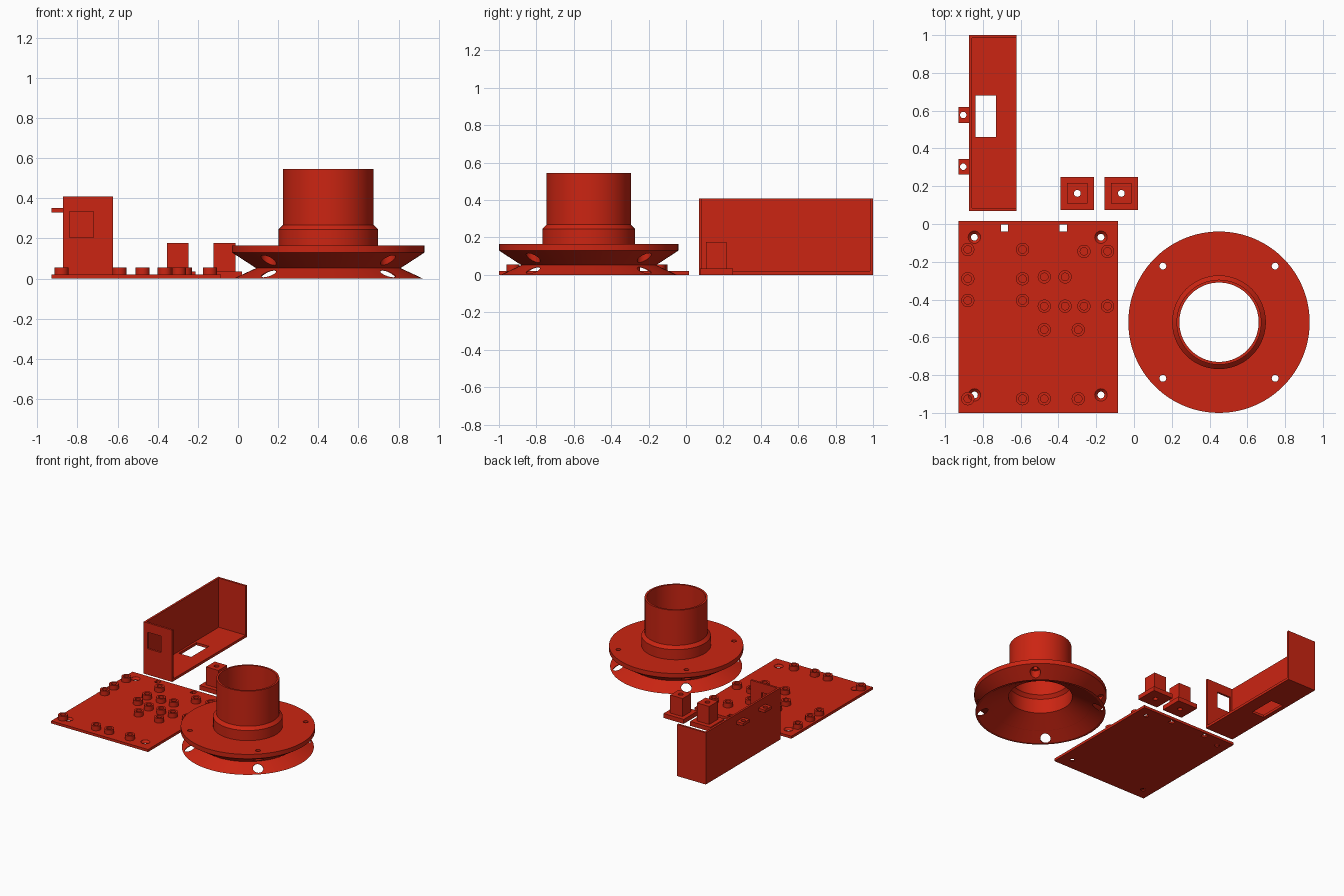
import bpy, bmesh
from math import cos, sin, pi

cube = bpy.data.objects.get("Cube")
if cube:
    bpy.data.objects.remove(cube, do_unlink=True)

red = bpy.data.materials.new("red plastic")
red.use_nodes = True
red.diffuse_color = (0.6, 0.018, 0.006, 1)
red.node_tree.nodes["Principled BSDF"].inputs["Base Color"].default_value = red.diffuse_color


def add_box(bm, x0, x1, y0, y1, z0, z1):
    """Box between two corners."""
    ring = [(x0, y0), (x1, y0), (x1, y1), (x0, y1)]
    low = [bm.verts.new((x, y, z0)) for x, y in ring]
    high = [bm.verts.new((x, y, z1)) for x, y in ring]
    bm.faces.new(low[::-1])
    bm.faces.new(high)
    for i in range(4):
        j = (i + 1) % 4
        bm.faces.new((low[i], low[j], high[j], high[i]))


def add_lathe(bm, x, y, profile, sides=32, closed=True):
    """Turn an (r, z) profile about a vertical axis; an open one gets end caps."""
    rings = [[bm.verts.new((x + r * cos(2 * pi * i / sides), y + r * sin(2 * pi * i / sides), z))
              for i in range(sides)] for r, z in profile]
    pairs = list(zip(rings, rings[1:]))
    if closed:
        pairs.append((rings[-1], rings[0]))
    else:
        bm.faces.new(rings[0][::-1])
        bm.faces.new(rings[-1])
    for a, b in pairs:
        for i in range(sides):
            j = (i + 1) % sides
            bm.faces.new((a[i], a[j], b[j], b[i]))


def add_pin(bm, x, y, r, z0, z1):
    add_lathe(bm, x, y, [(r, z0), (r, z1)], 24, closed=False)


def finish(name, bm, smooth=False):
    bmesh.ops.recalc_face_normals(bm, faces=bm.faces)
    mesh = bpy.data.meshes.new(name)
    bm.to_mesh(mesh)
    bm.free()
    mesh.materials.append(red)
    obj = bpy.data.objects.new(name, mesh)
    bpy.context.scene.collection.objects.link(obj)
    if smooth:
        shade(obj)
    return obj


def shade(obj):
    bpy.ops.object.select_all(action='DESELECT')
    obj.select_set(True)
    bpy.context.view_layer.objects.active = obj
    bpy.ops.object.shade_smooth_by_angle(angle=0.5)


def cut(obj, bm):
    """Subtract the cutter mesh and bake the result."""
    cutter = finish("cutter", bm)
    cutter.hide_render = True
    mod = obj.modifiers.new("holes", 'BOOLEAN')
    mod.operation = 'DIFFERENCE'
    mod.solver = 'EXACT'
    mod.object = cutter
    bpy.context.view_layer.update()
    graph = bpy.context.evaluated_depsgraph_get()
    mesh = bpy.data.meshes.new_from_object(obj.evaluated_get(graph))
    obj.modifiers.clear()
    obj.data = mesh
    bpy.data.objects.remove(cutter, do_unlink=True)
    shade(obj)


# Funnel: flared skirt, undercut flange, collar and tube
CX, CY = 0.45, -0.52
bm = bmesh.new()
add_lathe(bm, CX, CY, [
    (0.452, 0), (0.472, 0), (0.36, 0.052), (0.48, 0.13), (0.48, 0.165),
    (0.248, 0.165), (0.248, 0.245), (0.225, 0.268), (0.225, 0.545),
    (0.21, 0.545), (0.21, 0.265), (0.232, 0.24), (0.232, 0.125)], 96)
funnel = finish("funnel", bm)
bm = bmesh.new()
for sx in (-1, 1):
    for sy in (-1, 1):
        add_lathe(bm, CX + sx * 0.297, CY + sy * 0.297,
                  [(0.038, -0.05), (0.038, 0.125), (0.018, 0.125), (0.018, 0.25)], 24, closed=False)
cut(funnel, bm)

# Base board with countersunk screw holes and two square slots
bm = bmesh.new()
add_box(bm, -0.93, -0.085, -1, 0.015, 0, 0.02)
board = finish("base_board", bm)
bm = bmesh.new()
for x in (-0.845, -0.175):
    for y in (-0.07, -0.905):
        add_lathe(bm, x, y, [(0.018, -0.05), (0.018, 0.004), (0.033, 0.019), (0.033, 0.05)],
                  24, closed=False)
for x in (-0.685, -0.375):
    add_box(bm, x - 0.019, x + 0.019, -0.04, -0.003, -0.05, 0.05)
cut(board, bm)

# Hollow standoffs, grouped in rows of equal y
rows = {
    -0.135: (-0.88, -0.59),
    -0.145: (-0.265, -0.14),
    -0.29: (-0.88, -0.59),
    -0.28: (-0.475, -0.365),
    -0.405: (-0.88, -0.59),
    -0.435: (-0.475, -0.365, -0.265, -0.14),
    -0.56: (-0.475, -0.295),
    -0.925: (-0.88, -0.59, -0.475, -0.295),
}
bm = bmesh.new()
for y, xs in rows.items():
    for x in xs:
        add_lathe(bm, x, y, [(0.02, 0.019), (0.035, 0.019), (0.035, 0.056), (0.02, 0.056)], 24)
finish("standoffs", bm, smooth=True)

# Two drilled posts, each a square foot with a square column
for side, x in (("right", -0.3), ("left", -0.067)):
    y = 0.162
    parts = (("foot", 0.088, 0, 0.035), ("column", 0.054, 0.035, 0.177))
    for part, half, z0, z1 in parts:
        bm = bmesh.new()
        add_box(bm, x - half, x + half, y - half, y + half, z0, z1)
        obj = finish(f"{side}_post_{part}", bm)
        bm = bmesh.new()
        add_pin(bm, x, y, 0.018, -0.05, 0.3)
        cut(obj, bm)

# Open tray: floor, side wall and two end walls
X0, X1, Y0, Y1, H, T = -0.873, -0.623, 0.07, 1.0, 0.408, 0.016
bm = bmesh.new()
add_box(bm, X0, X1, Y0, Y1, 0, H)
tray = finish("tray", bm)
bm = bmesh.new()
add_box(bm, X0 + T, X1 + 0.1, Y0 + T, Y1 - T, 0.02, H + 0.1)
cut(tray, bm)
bm = bmesh.new()
add_box(bm, -0.84, -0.73, 0.46, 0.68, -0.05, 0.1)
add_box(bm, -0.84, -0.72, 0, 0.15, 0.205, 0.335)
cut(tray, bm)

# Drilled mounting tabs on the tray's side wall
for name, y in (("front_tab", 0.303), ("back_tab", 0.577)):
    bm = bmesh.new()
    add_box(bm, -0.93, X0, y - 0.042, y + 0.042, 0.33, 0.352)
    tab = finish(name, bm)
    bm = bmesh.new()
    add_pin(bm, -0.904, y, 0.017, 0.3, 0.4)
    cut(tab, bm)
